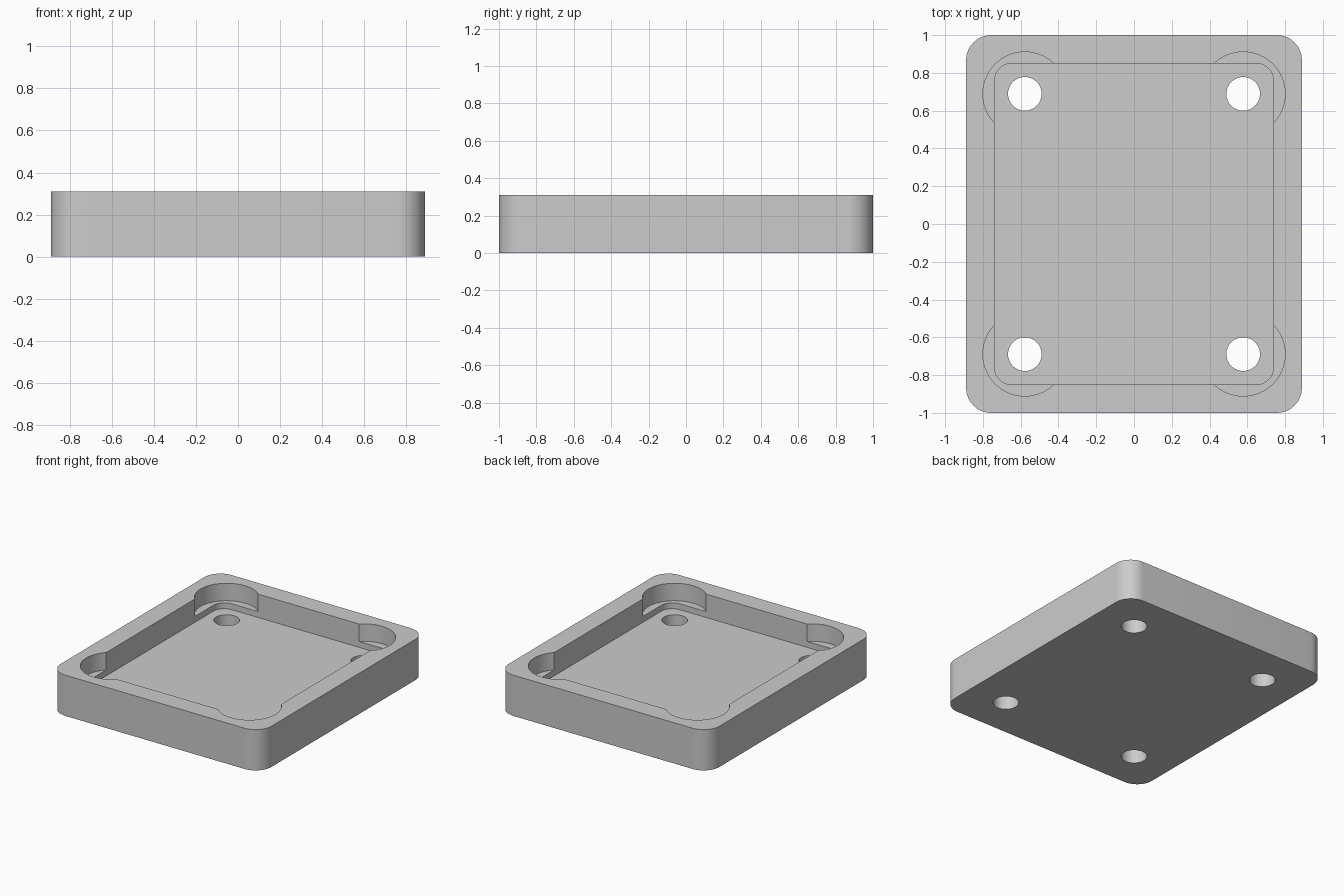
import bpy, bmesh, math

cube = bpy.data.objects.get("Cube")
if cube:
    bpy.data.objects.remove(cube, do_unlink=True)

HEIGHT, FLOOR, LEDGE = 0.311, 0.133, 0.178
HOLE_X, HOLE_Y = 0.578, 0.689

grey = bpy.data.materials.new("plain grey")
grey.use_nodes = True
colour = (0.604, 0.604, 0.604, 1)
grey.diffuse_color = colour
grey.node_tree.nodes["Principled BSDF"].inputs["Base Color"].default_value = colour


def prism(name, outline, z0, z1):
    """Extrude a closed outline from z0 to z1."""
    bm = bmesh.new()
    face = bm.faces.new([bm.verts.new((x, y, z0)) for x, y in outline])
    top = bmesh.ops.extrude_face_region(bm, geom=[face])["geom"]
    moved = [v for v in top if isinstance(v, bmesh.types.BMVert)]
    bmesh.ops.translate(bm, vec=(0, 0, z1 - z0), verts=moved)
    bmesh.ops.recalc_face_normals(bm, faces=bm.faces)
    mesh = bpy.data.meshes.new(name)
    bm.to_mesh(mesh)
    bm.free()
    mesh.materials.append(grey)
    obj = bpy.data.objects.new(name, mesh)
    bpy.context.collection.objects.link(obj)
    return obj


def rounded_rectangle(hx, hy, r, steps=12):
    points = []
    for quarter, (sx, sy) in enumerate([(1, 1), (-1, 1), (-1, -1), (1, -1)]):
        for i in range(steps + 1):
            a = (quarter + i / steps) * math.pi / 2
            points.append((sx * (hx - r) + r * math.cos(a),
                           sy * (hy - r) + r * math.sin(a)))
    return points


def circle(cx, cy, r, steps=64):
    return [(cx + r * math.cos(math.tau * i / steps),
             cy + r * math.sin(math.tau * i / steps)) for i in range(steps)]


# Tray body
tray = prism("tray", rounded_rectangle(0.889, 1.0, 0.133), 0, HEIGHT)

# Pocket, corner recesses and through holes
cutters = [prism("pocket_cutter", rounded_rectangle(0.738, 0.85, 0.09), FLOOR, 0.5)]
for sx in (-1, 1):
    for sy in (-1, 1):
        x, y = sx * HOLE_X, sy * HOLE_Y
        cutters.append(prism("recess_cutter", circle(x, y, 0.222), LEDGE, 0.6))
        cutters.append(prism("hole_cutter", circle(x, y, 0.089), -0.1, 0.4))

bpy.context.view_layer.objects.active = tray
for cutter in cutters:
    cutter.hide_render = True
    mod = tray.modifiers.new("cut", "BOOLEAN")
    mod.operation = "DIFFERENCE"
    mod.solver = "EXACT"
    mod.object = cutter
    bpy.ops.object.modifier_apply(modifier=mod.name)
    bpy.data.objects.remove(cutter, do_unlink=True)

# Smooth curved walls, crisp edges
bpy.ops.object.select_all(action="DESELECT")
tray.select_set(True)
bpy.ops.object.shade_smooth_by_angle(angle=math.radians(30))
